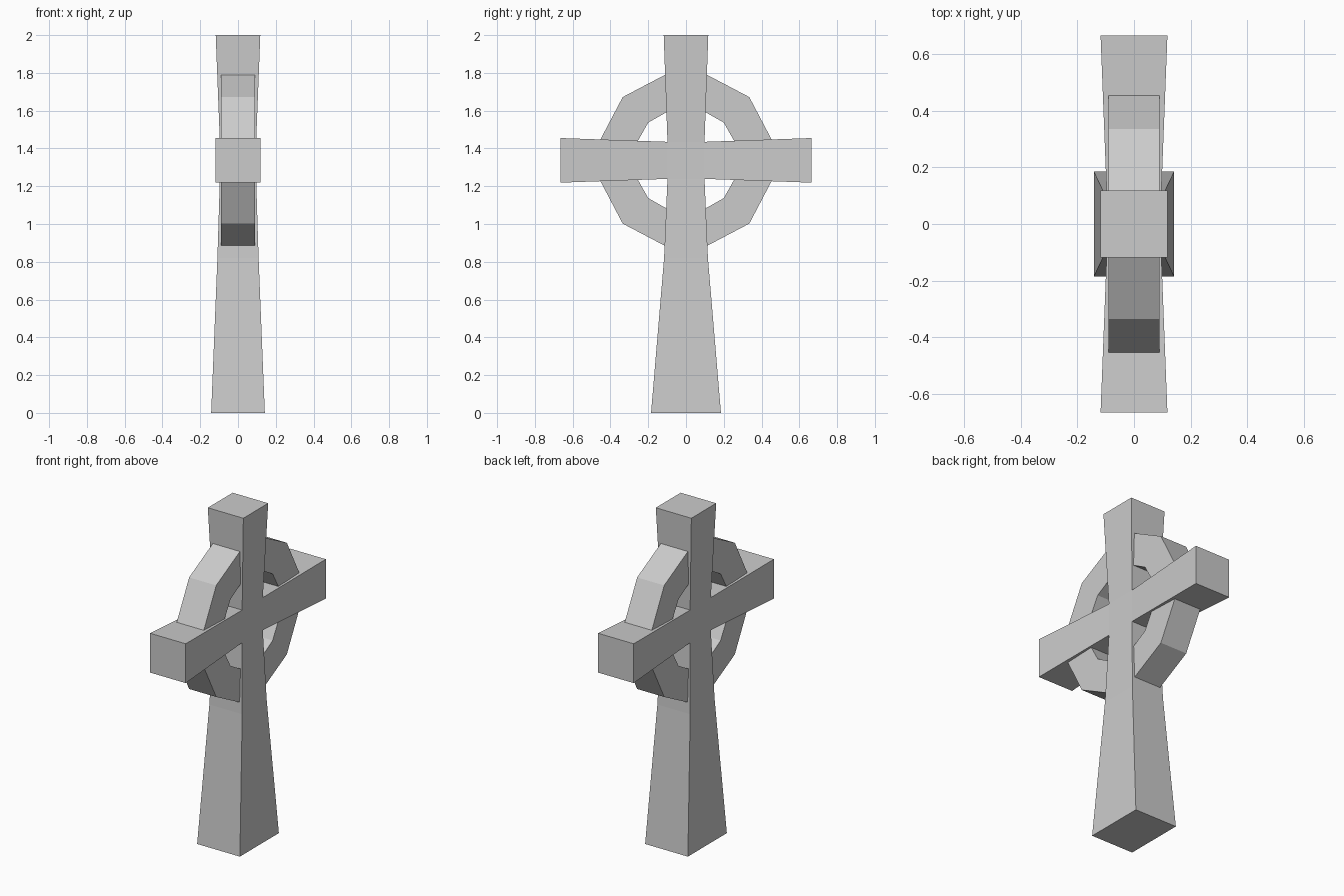
import bpy, bmesh
from mathutils import Vector

if "Cube" in bpy.data.objects:
    bpy.data.objects.remove(bpy.data.objects["Cube"])

CZ = 1.337  # height of the crossing


def add_object(name, bm):
    bmesh.ops.recalc_face_normals(bm, faces=bm.faces)
    mesh = bpy.data.meshes.new(name)
    bm.to_mesh(mesh)
    bm.free()
    obj = bpy.data.objects.new(name, mesh)
    obj.location.z = CZ
    bpy.context.collection.objects.link(obj)
    return obj


def grow(bm, face, target, half):
    """Extrude a face so that its cap sits at target with the given half sizes."""
    cap = bmesh.ops.extrude_discrete_faces(bm, faces=[face])["faces"][0]
    for v in cap.verts:
        sign = Vector([1 if c > 0 else -1 for c in v.co])
        v.co = Vector([t if t else s * h for t, s, h in zip(target, sign, half)])
    return cap


def face_towards(bm, direction):
    bm.normal_update()
    return max(bm.faces, key=lambda f: f.calc_center_median().dot(direction))


# Cross: a small centre block with flared top, arms and shaft grown from it
bm = bmesh.new()
bmesh.ops.create_cube(bm, size=2)
bmesh.ops.scale(bm, vec=(0.096, 0.098, 0.098), verts=bm.verts)
directions = [Vector(d) for d in ((0, 0, 1), (0, 1, 0), (0, -1, 0), (0, 0, -1))]
up, right, left, down = [face_towards(bm, d) for d in directions]
grow(bm, up, (0, 0, 2 - CZ), (0.118, 0.118, 0))
grow(bm, right, (0, 0.665, 0), (0.118, 0, 0.118))
grow(bm, left, (0, -0.665, 0), (0.118, 0, 0.118))
knee = grow(bm, down, (0, 0, 0.82 - CZ), (0.109, 0.116, 0))
grow(bm, knee, (0, 0, -CZ), (0.142, 0.185, 0))
add_object("cross", bm)

# Ring: one faceted quarter, mirrored into all four corners of the cross
outer = [(0.103, 0.457), (0.335, 0.335), (0.457, 0.103)]
inner = [(0.092, 0.261), (0.2, 0.2), (0.261, 0.092)]
bm = bmesh.new()
rows = []
for (oy, oz), (iy, iz) in zip(outer, inner):
    rows.append([bm.verts.new(p) for p in
                 ((-0.09, oy, oz), (0.09, oy, oz), (0.09, iy, iz), (-0.09, iy, iz))])
for a, b in zip(rows, rows[1:]):
    for i in range(4):
        j = (i + 1) % 4
        bm.faces.new((a[i], a[j], b[j], b[i]))
bm.faces.new(rows[0])
bm.faces.new(rows[-1])
ring = add_object("ring", bm)
mirror = ring.modifiers.new("Mirror", 'MIRROR')
mirror.use_axis = (False, True, True)
